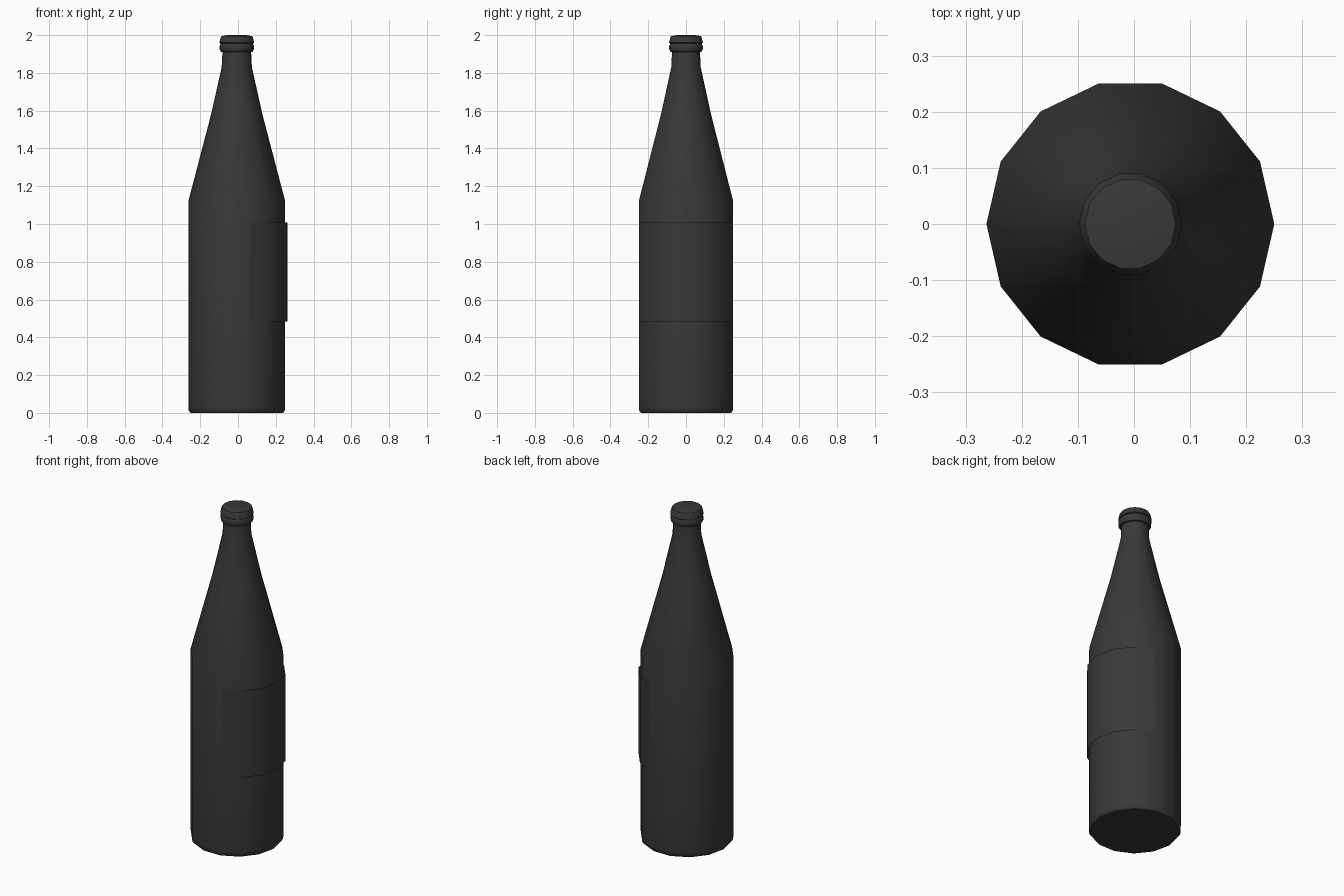
import bpy, bmesh, math

if "Cube" in bpy.data.objects:
    bpy.data.objects.remove(bpy.data.objects["Cube"])

SIDES = 14
R = 0.2565      # body radius
SHIFT = 0.0065  # body sits slightly left, label slightly right

dark = bpy.data.materials.new("dark_glass")
dark.diffuse_color = (0.04, 0.04, 0.04, 1)
dark.use_nodes = True
dark.node_tree.nodes["Principled BSDF"].inputs["Base Color"].default_value = dark.diffuse_color


def lathe(name, profile, cx, first, count, closed):
    """Revolve (radius, z) points through `count` vertices of a 14-gon."""
    bm = bmesh.new()
    rings = []
    for r, z in profile:
        ring = []
        for k in range(first, first + count):
            a = 2 * math.pi * k / SIDES
            ring.append(bm.verts.new((cx + r * math.cos(a), r * math.sin(a), z)))
        rings.append(ring)
    for lo, hi in zip(rings, rings[1:]):
        for i in range(count if closed else count - 1):
            j = (i + 1) % count
            bm.faces.new((lo[i], lo[j], hi[j], hi[i]))
    if closed:
        bm.faces.new(rings[0][::-1])
        bm.faces.new(rings[-1])
    mesh = bpy.data.meshes.new(name)
    bm.to_mesh(mesh)
    bm.free()
    obj = bpy.data.objects.new(name, mesh)
    bpy.context.collection.objects.link(obj)
    mesh.materials.append(dark)
    bpy.ops.object.select_all(action='DESELECT')
    obj.select_set(True)
    bpy.context.view_layer.objects.active = obj
    bpy.ops.object.shade_smooth_by_angle(angle=math.radians(40))
    return obj


# Bottle body, shoulder, neck and lip ring
lathe("bottle", [(0.245, 0.0), (0.254, 0.012), (R, 0.03), (R, 1.12),
                 (0.136, 1.58), (0.08, 1.83), (0.076, 1.91), (0.084, 1.912),
                 (0.091, 1.925), (0.091, 1.942), (0.085, 1.956)],
      -SHIFT, 0, SIDES, True)

# Cap with a slightly domed top
lathe("cap", [(0.085, 1.955), (0.092, 1.96), (0.085, 1.988), (0.081, 1.995),
              (0.05, 2.0)], -SHIFT, 0, SIDES, True)

# Label: thin wrap around the right-hand side
lathe("label", [(R, 0.485), (R, 1.008)], SHIFT, -3, 7, False)
